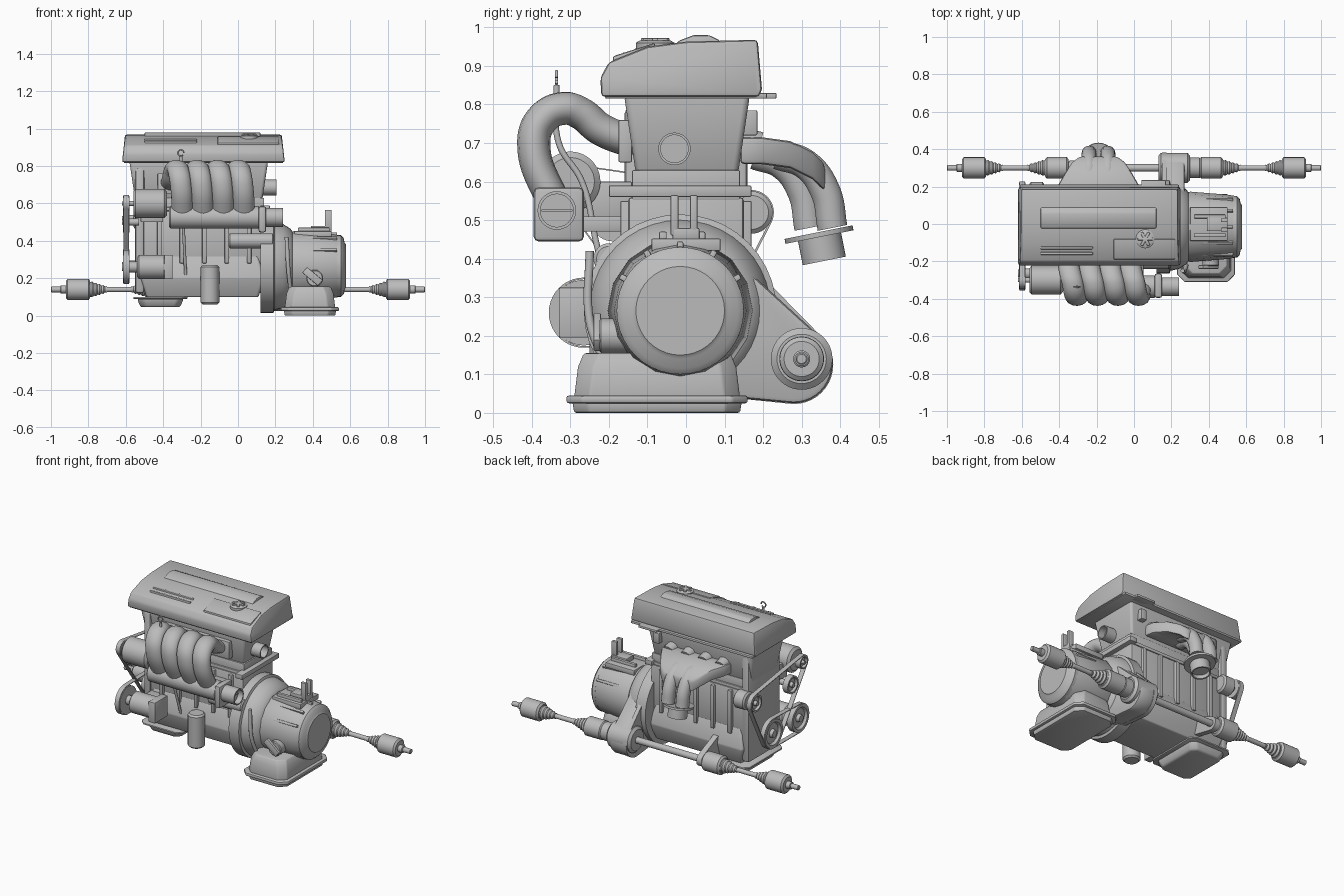
import bpy, bmesh
from math import sin, cos, pi, radians
from mathutils import Vector, Matrix

if "Cube" in bpy.data.objects:
    bpy.data.objects.remove(bpy.data.objects["Cube"])

GREY = (.5, .5, .5, 1)
metal = bpy.data.materials.new("cast_grey")
metal.use_nodes = True
metal.diffuse_color = GREY
metal.node_tree.nodes["Principled BSDF"].inputs["Base Color"].default_value = GREY
parts = []


def add(name, mesh):
    mesh.materials.clear()
    mesh.materials.append(metal)
    ob = bpy.data.objects.new(name, mesh)
    bpy.context.collection.objects.link(ob)
    parts.append(ob)
    return ob


def loft(name, rings, bevel=0, closed=False):
    bm = bmesh.new()
    loops = [[bm.verts.new(point) for point in ring] for ring in rings]
    following = loops[1:] + (loops[:1] if closed else [])
    for lower, upper in zip(loops, following):
        for i in range(len(lower)):
            bm.faces.new((lower[i - 1], lower[i], upper[i], upper[i - 1]))
    if not closed:
        bm.faces.new(loops[0])
        bm.faces.new(loops[-1])
    bmesh.ops.recalc_face_normals(bm, faces=bm.faces)
    if bevel:
        sharp = [edge for edge in bm.edges if edge.calc_face_angle(0) > radians(25)]
        bmesh.ops.bevel(bm, geom=sharp, offset=bevel, segments=2, profile=.5,
                        affect='EDGES', clamp_overlap=True)
    mesh = bpy.data.meshes.new(name)
    bm.to_mesh(mesh)
    bm.free()
    return add(name, mesh)


def box(name, x, y, z, bevel=.004):
    return loft(name, [[(x[0], y[0], h), (x[1], y[0], h), (x[1], y[1], h), (x[0], y[1], h)]
                       for h in z], bevel)


def slab(name, x, half_depth, z, bevel=.004):
    return box(name, x, (-half_depth, half_depth), z, bevel)


def pan(name, x, y, levels, corner, bevel=.006):
    # stacked outlines with cut corners, each level given as (inset, height)
    rings = []
    for inset, z in levels:
        x0, x1, y0, y1 = x[0] + inset, x[1] - inset, y[0] + inset, y[1] - inset
        c = corner
        rings.append([(x0 + c, y0, z), (x1 - c, y0, z), (x1, y0 + c, z), (x1, y1 - c, z),
                      (x1 - c, y1, z), (x0 + c, y1, z), (x0, y1 - c, z), (x0, y0 + c, z)])
    return loft(name, rings, bevel)


def prism(name, profile, x, bevel=0):
    return loft(name, [[(side, y, z) for y, z in profile] for side in x], bevel)


def circle(y, z, r, n=40):
    return [(y + r * cos(2 * pi * i / n), z + r * sin(2 * pi * i / n)) for i in range(n)]


def lathe(name, origin, axis, profile, n=40):
    turn = Vector(axis).to_track_quat('Z', 'Y')
    return loft(name, [[Vector(origin) + turn @ Vector((a, b, d)) for a, b in circle(0, 0, r, n)]
                       for d, r in profile])


def shaft(name, centre, profile, n=40):
    return lathe(name, (0, *centre), (1, 0, 0), profile, n)


def drum(name, x, centre, r):
    # cylinder along x with chamfered ends
    chamfer = r / 6 if x[1] > x[0] else -r / 6
    return shaft(name, centre, [(x[0], r * .8), (x[0] + chamfer, r), (x[1] - chamfer, r), (x[1], r * .8)])


def spout(name, origin, axis, length, r):
    # open pipe end
    return lathe(name, origin, axis, [(0, r), (length, r), (length, r * .85), (length * .65, r * .85)])


def move(ob, origin, angle, axis):
    ob.data.transform(Matrix.Translation(origin) @ Matrix.Rotation(angle, 4, axis))


def tube(name, points, r):
    curve = bpy.data.curves.new(name, 'CURVE')
    curve.dimensions = '3D'
    curve.bevel_depth, curve.bevel_resolution, curve.use_fill_caps = r, 5, True
    spline = curve.splines.new('BEZIER')
    spline.bezier_points.add(len(points) - 1)
    for knot, point in zip(spline.bezier_points, points):
        knot.co = point
        knot.handle_left_type = knot.handle_right_type = 'AUTO'
    path = bpy.data.objects.new(name, curve)
    mesh = bpy.data.meshes.new_from_object(path)
    bpy.data.objects.remove(path)
    return add(name, mesh)


def hull(circles):
    # outline wrapped tightly around circles given as (y, z, radius)
    points = sorted(p for c in circles for p in circle(*c))

    def half(ordered):
        out = []
        for p in map(Vector, ordered):
            while len(out) > 1 and (out[-1] - out[-2]).cross(p - out[-2]) <= 0:
                out.pop()
            out.append(p)
        return out[:-1]
    return half(points) + half(points[::-1])


# Top cover with raised bar, panel, slats and filler cap
cover = prism("top_cover", [(-.22, .82), (-.222, .87), (-.2, .91), (-.1, .95), (0, .963), (.186, .968),
                            (.197, .84), (.19, .82)], (-.62, .25), .01)
for v in cover.data.vertices:
    v.co.x -= (v.co.x + .19) * (v.co.z - .82) / 4
slab("cover_rim", (-.61, .24), .21, (.815, .83))
box("cover_tab", (.04, .17), (.18, .235), (.815, .83))
prism("cover_bar", [(-.03, .95), (-.02, .965), (.02, .98), (.06, .98), (.09, .965), (.09, .95)], (-.5, .12), .006)
prism("cover_panel", [(-.19, .9), (-.19, .925), (-.08, .96), (-.08, .9)], (-.11, .22), .006)
cap = (.06, -.08, .94)
lathe("filler_cap", cap, (0, 0, 1), [(0, .05), (.02, .05), (.026, .04)])
for k in range(3):
    move(slab("filler_grip", (-.04, .04), .008, (.02, .033)), cap, k * pi / 3, 'Z')
for y in (-.165, -.135):
    box("cover_slat", (-.5, -.22), (y, y + .014), (.9, y / 3 + .99))

# Cylinder head, block and front end
BLOCK = (-.52, .14)
pan("cylinder_head", (-.58, .16), (-.16, .165), [(.03, .62), (0, .82)], .01)
slab("head_base", BLOCK, .14, (.55, .63))
slab("head_gasket", (-.53, .15), .15, (.56, .58))
slab("upper_block", BLOCK, .15, (.27, .56), .01)
pan("crankcase", BLOCK, (-.18, .18), [(.03, .1), (0, .2), (.03, .32)], .01)
slab("timing_cover", (-.55, -.5), .16, (.12, .79), .015)
for i in range(5):
    x = i * .12 - .42
    slab("block_rib", (x - .012, x + .012), .17, (.28, .55))
box("coolant_bar", (.12, .17), (-.2, .17), (.56, .59))
spout("coolant_outlet", (.08, -.03, .685), (1, 0, 0), .125, .042)
box("rear_sensor", (.06, .1), (.14, .185), (.72, .785))

# Engine sump and oil filter
SUMP = (-.56, -.27), (-.19, .19)
pan("sump_flange", *SUMP, [(0, .09), (0, .1)], .03, .003)
pan("engine_sump", *SUMP, [(.04, .045), (.02, .09)], .03, .01)
lathe("oil_filter", (-.15, -.2, .06), (0, 0, 1), [(0, .04), (.01, .05), (.2, .05), (.21, .04)])

# Gearbox: bell housing, ribbed case, end cap and mount
GEAR = (-.015, .265)
shaft("bell_housing", GEAR, [(.12, .25), (.19, .25), (.195, .235), (.24, .225), (.28, .2), (.3, .17)])
shaft("gear_case", GEAR, [(.28, .18), (.3, .188), (.5, .172), (.54, .165)], 16)
shaft("gear_end_cap", GEAR, [(.53, .165), (.55, .165), (.565, .15), (.57, .125), (.578, .115)])
for k in range(5):
    move(slab("case_rib", (.29, .53), .008, (.14, .18)), (0, *GEAR), (k - 2) * pi / 6, 'X')
slab("mount_base", (.3, .5), .09, (.42, .452))
for y in (-.06, .04):
    box("mount_rail", (.32, .49), (y - .01, y + .01), (.44, .47))
slab("mount_foot", (.39, .5), .035, (.45, .48))
for y in (-.03, .02):
    box("mount_ear", (.465, .5), (y - .01, y + .01), (.46, .565))

# Gearbox pan with cut corners
PAN = (.23, .54), (-.31, .16)
pan("pan_bottom", *PAN, [(.02, 0), (.015, .03)], .04)
pan("pan_flange", *PAN, [(0, .025), (0, .045)], .04)
pan("pan_housing", *PAN, [(.02, .04), (.03, .12), (.045, .155)], .04)

# Selector lever and cable
lathe("selector_disc", (.41, -.15, .2), (0, -1, 0), [(0, .045), (.07, .045), (.075, .04)])
move(box("selector_arm", (-.07, .04), (-.02, 0), (-.02, .02)), (.41, -.22, .2), radians(40), 'Y')
tube("selector_cable", [(.28, -.22, .15), (.27, -.25, .24), (.26, -.25, .42)], .011)

# Final drive teardrop housing
AXLE = (.3, .14)
prism("final_drive_case", hull([(.02, .24, .19), (.28, .125, .1)]), (.16, .27), .012)
prism("final_drive_flange", hull([(.02, .25, .2), (.28, .125, .102)]), (.15, .175))
drum("drive_boss", (.13, .3), AXLE, .08)
drum("drive_collar", (.28, .36), AXLE, .055)

# Drive shafts, the same on both sides
def boot(name, start, end, r_start, r_end, steps=11):
    rings = []
    for i in range(steps):
        t = i / (steps - 1)
        rings.append((start + (end - start) * t, r_start + (r_end - r_start) * t - .006 * (i % 2)))
    shaft(name, AXLE, rings)


for s in (1, -1):
    for name, near, far, r in (("inner_joint", .35, .475, .058), ("joint_collar", .33, .37, .035),
                               ("half_shaft", .5, .76, .014), ("outer_joint", .79, .92, .057),
                               ("axle_collar", .9, .95, .022), ("axle_stub", .94, 1, .015)):
        drum(name, (s * near, s * far), AXLE, r)
    boot("inner_boot", s * .47, s * .57, .048, .018)
    boot("outer_boot", s * .8, s * .7, .048, .018)
drum("middle_shaft", (-.37, .2), AXLE, .02)
prism("shaft_bracket", hull([(.12, .2, .06), (*AXLE, .04)]), (-.345, -.31))

# Intake runners (wider than deep), plenum, throttle and dipstick
PLENUM = (-.335, .525)
bend = [(-.315 + .08 * cos(a), .7 + .09 * sin(a)) for a in (pi / 3, pi / 2, pi * .75, pi)]
for i in range(4):
    runner = tube("intake_runner", [(.008 * k, y, z) for k, (y, z) in
                                    enumerate([(-.13, .7), (-.22, .735), *bend, PLENUM])], .043)
    runner.data.transform(Matrix.Translation((i * .11 - .36, 0, 0)) @ Matrix.Diagonal((1.35, 1, 1, 1)))
box("intake_flange", (-.43, .06), (-.175, -.14), (.65, .76))
drum("plenum", (-.37, .12), PLENUM, .06)
box("plenum_bracket", (-.3, .05), (-.33, -.14), (.47, .51))
box("throttle_body", (.11, .15), (-.395, -.265), (.445, .585), .012)
spout("throttle_inlet", (.14, *PLENUM), (1, 0, 0), .1, .05)
box("throttle_plate", (.2, .21), (-.375, -.295), (.522, .528), 0)
STICK = Vector((-.305, -.336, .87))
tube("dipstick_tube", [STICK - Vector((0, 0, .02)), (-.3, -.33, .7), (-.3, -.27, .6),
                       (-.29, -.23, .43), (-.28, -.17, .22)], .008)
tube("dipstick_handle", [STICK + Vector((a, 0, b)) for a, b in circle(0, 0, .016, 8)], .004)

# Exhaust shield, pipes and outlet
MID = -.19
loft("exhaust_shield", [[(MID + a * half, y, z + b) for a, b in ((-1, -.035), (1, -.035), (1, .035), (-1, .035))]
                        for y, half, z in ((.14, .23, .68), (.2, .22, .68), (.27, .18, .67), (.33, .14, .64),
                                           (.36, .1, .61))], .012)
for side, back in ((-.05, 0), (.05, 0), (0, .06)):
    tube("exhaust_pipe", [(MID + side, .24 - back + .14 * sin(a), .48 + .19 * cos(a))
                          for a in (0, pi / 6, pi / 3, pi / 2)], .04)
for i in range(4):
    x = MID + (i - 1.5) * .12
    tube("exhaust_port", [(x, .12, .71), (x, .19, .69)], .04)
OUTLET, DOWN = (MID, .345, .463), (0, .2, -1)
lathe("exhaust_flange", OUTLET, DOWN, [(-.006, .09), (.007, .09)])
spout("exhaust_outlet", OUTLET, DOWN, .07, .057)

# Accessories with pulleys
COMPRESSOR, ALTERNATOR, PUMP, CRANK = (-.265, .26), (-.3, .6), (.17, .52), (0, .265)
drum("alternator", (-.56, -.38), ALTERNATOR, .078)
box("alternator_bracket", (-.52, -.4), (-.27, -.14), (.5, .6))
drum("compressor", (-.54, -.37), COMPRESSOR, .065)
box("compressor_head", (-.395, -.35), (-.33, -.2), (.195, .325))
box("compressor_bracket", (-.5, -.4), (-.25, -.14), (.2, .3))
drum("rear_pump", (-.56, -.48), PUMP, .055)
drum("starter_motor", (-.05, .19), (-.2, .4), .04)
crank, low, high, rear = (*CRANK, .088), (*COMPRESSOR, .085), (*ALTERNATOR, .04), (*PUMP, .052)
for y, z, r in (crank, low, high, rear, (-.19, .5, .055)):
    shaft("pulley", (y, z), [(-.53, r / 3), (-.58, r / 3), (-.58, r), (-.615, r), (-.615, r * .8),
                             (-.6, r * .7), (-.6, r * .3), (-.62, r / 4)])

# Drive belts, one around the lower pulleys and one around the upper
FRONT, BACK = -.612, -.583
for wheels in ((crank, low), (crank, high, rear)):
    outer = hull([(y, z, r + .006) for y, z, r in wheels])
    middle = sum(outer, Vector((0, 0))) / len(outer)
    inner = [p + (middle - p).normalized() * .007 for p in outer]
    loft("drive_belt", [[(x, *p) for p in ring] for x, ring in
                        ((BACK, outer), (FRONT, outer), (FRONT, inner), (BACK, inner))], closed=True)

# Smooth shading with sharp edges kept
bpy.ops.object.select_all(action='DESELECT')
for ob in parts:
    ob.select_set(True)
bpy.context.view_layer.objects.active = parts[0]
bpy.ops.object.shade_smooth_by_angle(angle=radians(35))
